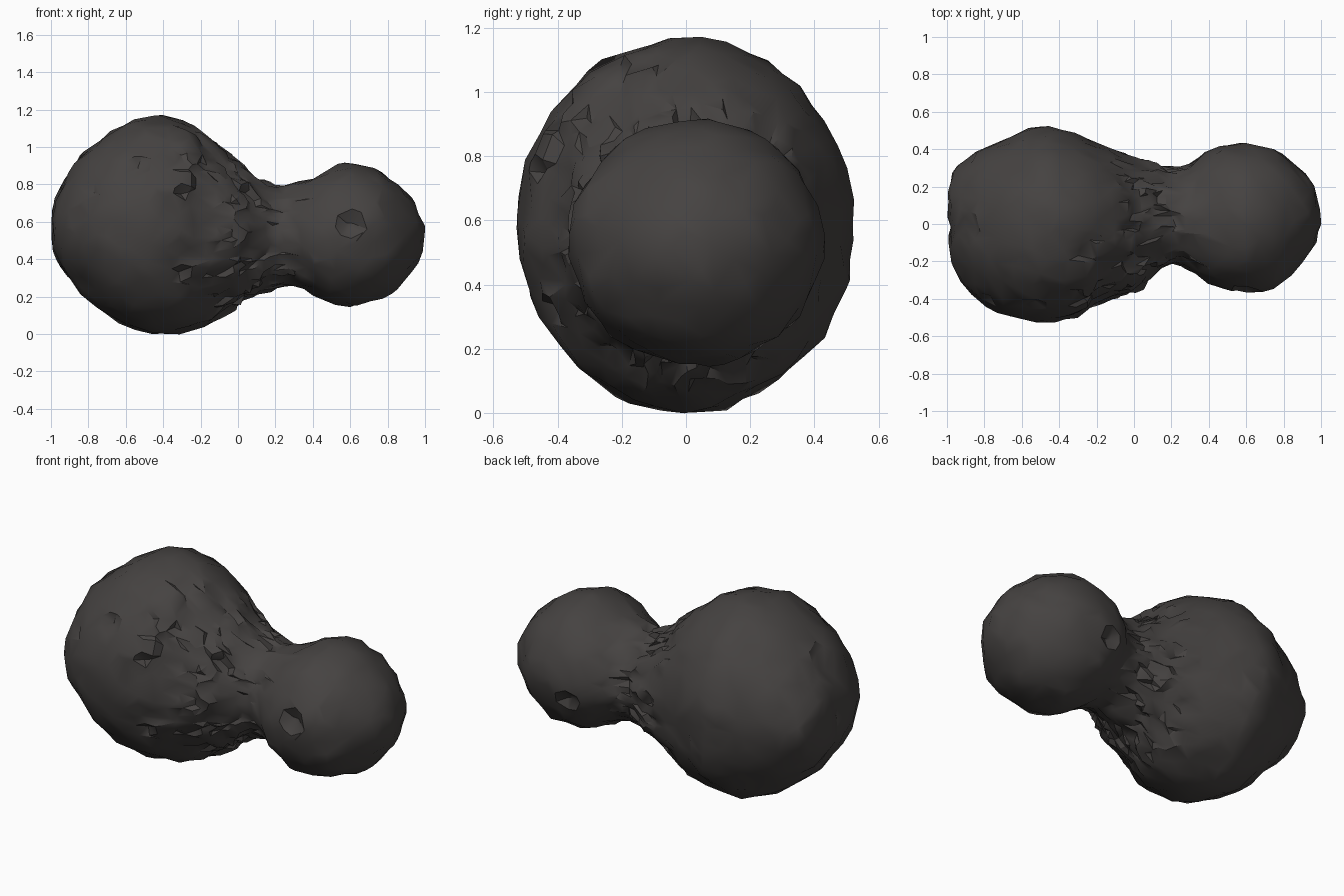
import bpy, bmesh, math
from mathutils import Vector, noise

if "Cube" in bpy.data.objects:
    bpy.data.objects.remove(bpy.data.objects["Cube"])

# Outline stations along the body: x, bottom z, top z, front y, back y
STATIONS = [
    (-1, .6, .6, .03, .03), (-.985, .45, .75, -.18, .24), (-.95, .37, .81, -.27, .3),
    (-.85, .24, .96, -.4, .38), (-.7, .11, 1.085, -.49, .455), (-.55, .03, 1.16, -.525, .51),
    (-.45, .005, 1.18, -.525, .525), (-.3, .02, 1.155, -.5, .475), (-.15, .06, 1.07, -.43, .42),
    (0, .15, .94, -.38, .37), (.1, .22, .85, -.3, .34), (.2, .27, .81, -.22, .3),
    (.3, .27, .8, -.245, .315), (.4, .22, .85, -.325, .395), (.5, .17, .9, -.35, .425),
    (.6, .155, .925, -.365, .425), (.75, .19, .885, -.35, .405), (.85, .25, .805, -.265, .335),
    (.95, .375, .715, -.15, .22), (.985, .46, .64, -.05, .11), (1, .55, .55, .03, .03),
]

# Small pits: approximate point on the surface, radius, depth
PITS = [
    ((-.53, -.42, .9), .06, .04), ((-.3, -.43, .33), .05, .04),
    ((-.78, -.4, .77), .04, .02), ((-.3, -.46, .77), .04, .03),
    ((.6, -.36, .6), .075, .05), ((.5, .4, .45), .065, .04),
]


def arc_lengths():
    """Normalised distance along the outline at each station."""
    total, lengths = 0, [0]
    for a, b in zip(STATIONS, STATIONS[1:]):
        grow = ((b[2] - b[1]) - (a[2] - a[1]) + (b[4] - b[3]) - (a[4] - a[3])) / 4
        total += math.hypot(b[0] - a[0], grow)
        lengths.append(total)
    return [s / total for s in lengths]


ARC = arc_lengths()


def section(t):
    """Interpolated station at a fraction of the outline."""
    for i in range(len(ARC) - 1):
        if t <= ARC[i + 1]:
            f = (t - ARC[i]) / (ARC[i + 1] - ARC[i])
            return [a + (b - a) * f for a, b in zip(STATIONS[i], STATIONS[i + 1])]
    return STATIONS[-1]


def body_point(direction):
    """Wrap a unit sphere direction onto the two-lobed body."""
    t = math.acos(max(-1, min(1, -direction.z))) / math.pi
    x, low, high, front, back = section(t)
    a = math.atan2(direction.y, direction.x)
    return Vector((x,
                   (front + back) / 2 + math.cos(a) * (back - front) / 2,
                   (low + high) / 2 + math.sin(a) * (high - low) / 2))


def bump(value, centre, width):
    return math.exp(-((value - centre) / width) ** 2)


def relief(p, n):
    """Height of the rock relief at a surface point."""
    h = .012 * noise.noise(p * 5) + .014 * noise.noise(p * 11)
    # Broken shards stretched along the neck
    neck = bump(p.x, .08, .2)
    stretched = Vector((p.x * 5, p.y * 14, p.z * 14)) + 1.5 * noise.noise_vector(p * 5)
    h += neck * (.018 * noise.cell(stretched) - .012 + .018 * noise.noise(stretched))
    # Few ledges on the inner front of the large lobe
    ledge = bump(p.x, -.22, .15) * max(0, .4 * n.z - n.y)
    h += ledge * .016 * (noise.cell(p * 4 + noise.noise_vector(p * 3)) - .5)
    # Hollow under the front of the large lobe, beside the neck
    h -= .05 * bump(p.x, -.08, .23) * bump(n.z, -.65, .35) * max(0, -n.y)
    # Shallow vertical crease across the far end
    if p.x < -.85:
        h -= .015 * bump(p.y, -.02, .04)
    # Pits
    for centre, radius, depth in PITS:
        d = (p - Vector(centre)).length / radius
        if d < 1:
            h -= depth * (1 - d * d)
    return h


def material(name, colour):
    mat = bpy.data.materials.new(name)
    mat.use_nodes = True
    mat.diffuse_color = colour
    for node in mat.node_tree.nodes:
        if node.type == "BSDF_PRINCIPLED":
            node.inputs["Base Color"].default_value = colour
            node.inputs["Roughness"].default_value = 1
    return mat


# Two-lobed rock body
bm = bmesh.new()
bmesh.ops.create_icosphere(bm, subdivisions=6, radius=1)
for v in bm.verts:
    v.co = body_point(v.co.normalized())
for _ in range(4):
    bmesh.ops.smooth_vert(bm, verts=bm.verts, factor=.5,
                          use_axis_x=True, use_axis_y=True, use_axis_z=True)
bmesh.ops.recalc_face_normals(bm, faces=bm.faces)
bm.normal_update()
moves = [(v, v.normal * relief(v.co, v.normal)) for v in bm.verts]
for v, move in moves:
    v.co += move

# Centre the body and stand it on the ground
lo = min(v.co.x for v in bm.verts)
hi = max(v.co.x for v in bm.verts)
floor = min(v.co.z for v in bm.verts)
for v in bm.verts:
    v.co -= Vector(((lo + hi) / 2, 0, floor))

mesh = bpy.data.meshes.new("rock_body")
bm.to_mesh(mesh)
bm.free()
rock = bpy.data.objects.new("rock_body", mesh)
bpy.context.collection.objects.link(rock)
mesh.materials.append(material("dark_rock", (.06, .055, .053, 1)))

# Irregular facets
facets = rock.modifiers.new("facets", "DECIMATE")
facets.ratio = .12
bpy.context.view_layer.objects.active = rock
rock.select_set(True)
bpy.ops.object.modifier_apply(modifier=facets.name)
bpy.ops.object.shade_smooth_by_angle(angle=math.radians(32))
